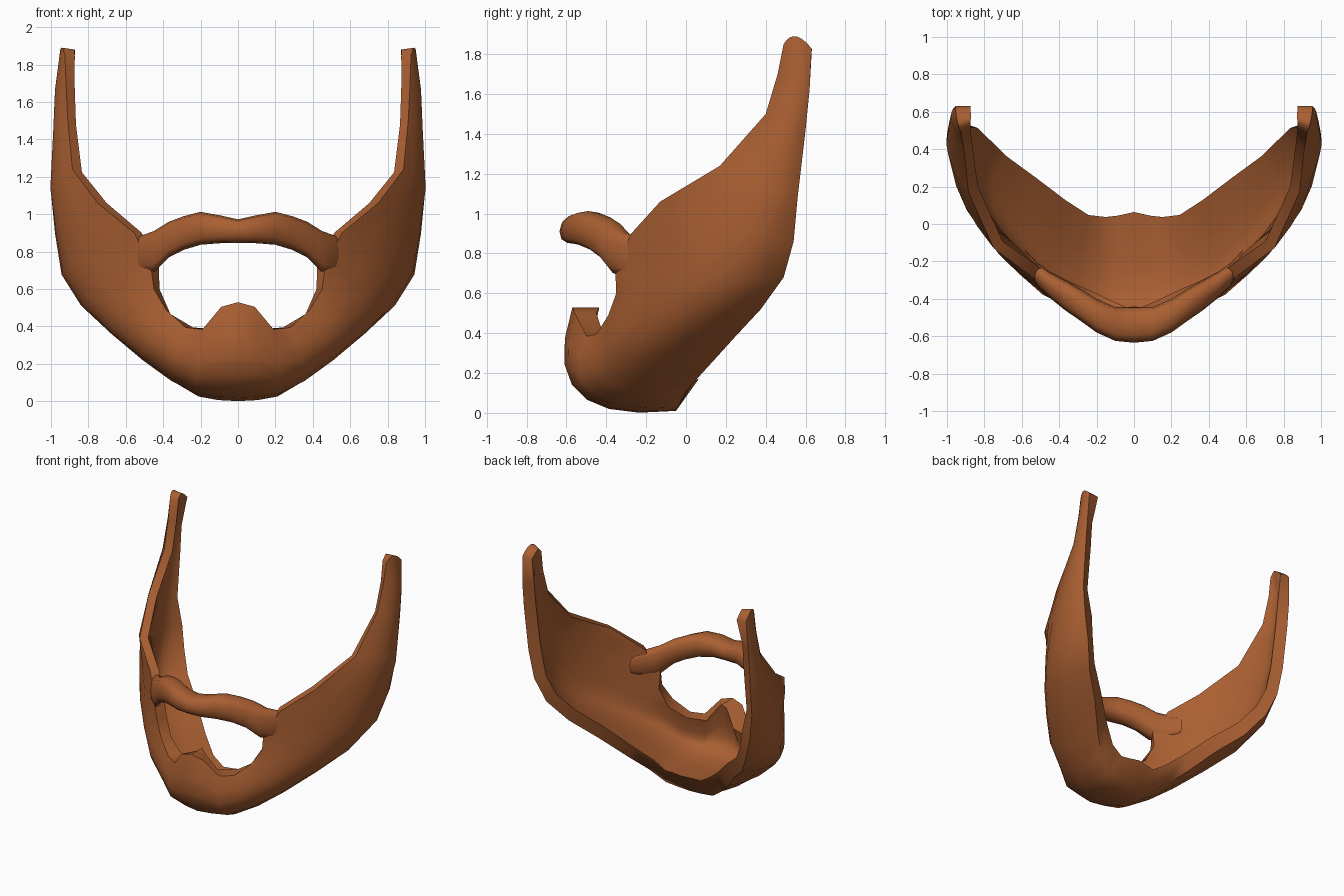
import bpy, bmesh, math
from mathutils import Vector

if "Cube" in bpy.data.objects:
    bpy.data.objects.remove(bpy.data.objects["Cube"])

brown = bpy.data.materials.new("warm_brown_hair")
brown.diffuse_color = (0.40, 0.115, 0.032, 1)
brown.use_nodes = True
brown.node_tree.nodes["Principled BSDF"].inputs["Base Color"].default_value = brown.diffuse_color


def finish(name, bm):
    """Orient, mirror across x and smooth one half-part."""
    bmesh.ops.recalc_face_normals(bm, faces=bm.faces)
    me = bpy.data.meshes.new(name)
    bm.to_mesh(me)
    bm.free()
    me.materials.append(brown)
    ob = bpy.data.objects.new(name, me)
    bpy.context.collection.objects.link(ob)
    bpy.ops.object.select_all(action='DESELECT')
    ob.select_set(True)
    bpy.context.view_layer.objects.active = ob
    bpy.ops.object.shade_smooth_by_angle(angle=math.radians(65))
    mod = ob.modifiers.new("Mirror", 'MIRROR')
    mod.use_clip = True
    mod.merge_threshold = 0.002
    return ob


# Beard shell: guide curves from chin centre to sideburn tip
upper = [(0, -.57, .53), (.09, -.56, .505), (.19, -.50, .385), (.28, -.45, .395),
         (.385, -.39, .49), (.45, -.35, .60), (.465, -.355, .72), (.555, -.275, .90),
         (.75, -.13, 1.06), (.885, .17, 1.24), (.91, .40, 1.50), (.92, .46, 1.70),
         (.925, .49, 1.85)]
middle = [(0, -.54, .10), (.11, -.52, .10), (.22, -.48, .095), (.36, -.38, .15),
          (.52, -.30, .26), (.68, -.15, .39), (.82, -.01, .54), (.92, .13, .71),
          (.965, .25, .93), (1.0, .40, 1.15), (.985, .50, 1.45), (.975, .55, 1.68),
          (.945, .55, 1.89)]
lower = [(0, -.05, .01), (.10, -.05, .015), (.20, -.04, .03), (.31, 0, .11),
         (.43, .10, .22), (.58, .245, .38), (.74, .375, .52), (.85, .49, .68),
         (.92, .54, .86), (.955, .56, 1.08), (.965, .60, 1.42), (.965, .62, 1.62),
         (.955, .63, 1.83)]
COLS, ROWS = len(upper), 8


def across(t, m, b, u):
    t, m, b = Vector(t), Vector(m), Vector(b)
    return t * (1 - u) * (1 - 2 * u) + m * 4 * u * (1 - u) + b * u * (2 * u - 1)


outer = [[across(upper[i], middle[i], lower[i], j / (ROWS - 1)) for j in range(ROWS)]
         for i in range(COLS)]
inner = []
for i in range(COLS):
    k = i / (COLS - 1)
    col = []
    for j in range(ROWS):
        u = j / (ROWS - 1)
        du = outer[min(i + 1, COLS - 1)][j] - outer[max(i - 1, 0)][j]
        dv = outer[i][min(j + 1, ROWS - 1)] - outer[i][max(j - 1, 0)]
        n = du.cross(dv)
        if i == 0:
            n.x = 0
        if j == 0 and i < 4:                   # level top of the chin tuft
            n.z = 0
        # thick at the chin, thinner towards cheek and upper edge
        thin = max(.06, .135 - .01 * i)
        thick = .13 - .05 * k
        p = outer[i][j] + n.normalized() * (thin + (thick - thin) * min(1, u * 1.5))
        if j >= ROWS - 2:                      # slanted neck rim
            p += Vector((0, .12, .03)) * (1 - k) ** 2 * (1 if j == ROWS - 1 else .4)
        col.append(p)
    inner.append(col)

bm = bmesh.new()
vo = [[bm.verts.new(p) for p in c] for c in outer]
vi = [[bm.verts.new(p) for p in c] for c in inner]
for i in range(COLS - 1):
    for j in range(ROWS - 1):
        for g in (vo, vi):
            bm.faces.new((g[i][j], g[i + 1][j], g[i + 1][j + 1], g[i][j + 1]))
    for j in (0, ROWS - 1):                    # upper and lower rims
        bm.faces.new((vo[i][j], vo[i + 1][j], vi[i + 1][j], vi[i][j]))
for j in range(ROWS - 1):                      # sideburn tip
    bm.faces.new((vo[-1][j], vo[-1][j + 1], vi[-1][j + 1], vi[-1][j]))
finish("beard", bm)

# Moustache: squarish rings (x, y, z, half depth, half height) sinking into the cheek
rings = [(0, -.54, .91, .095, .063), (.10, -.535, .92, .09, .075),
         (.20, -.49, .925, .09, .088), (.29, -.43, .90, .085, .09),
         (.37, -.38, .865, .08, .095), (.45, -.325, .80, .07, .11),
         (.52, -.265, .785, .06, .10), (.58, -.18, .78, .04, .06)]
SIDES = 12
bm = bmesh.new()
loops = []
for x, y, z, ry, rz in rings:
    loop = []
    for s in range(SIDES):
        a = 2 * math.pi * s / SIDES
        c, d = math.cos(a), math.sin(a)
        loop.append(bm.verts.new((x, y + ry * math.copysign(abs(c) ** .75, c),
                                  z + rz * math.copysign(abs(d) ** .75, d))))
    loops.append(loop)
for a, b in zip(loops, loops[1:]):
    for s in range(SIDES):
        t = (s + 1) % SIDES
        bm.faces.new((a[s], a[t], b[t], b[s]))
bm.faces.new(loops[-1])
finish("moustache", bm)
